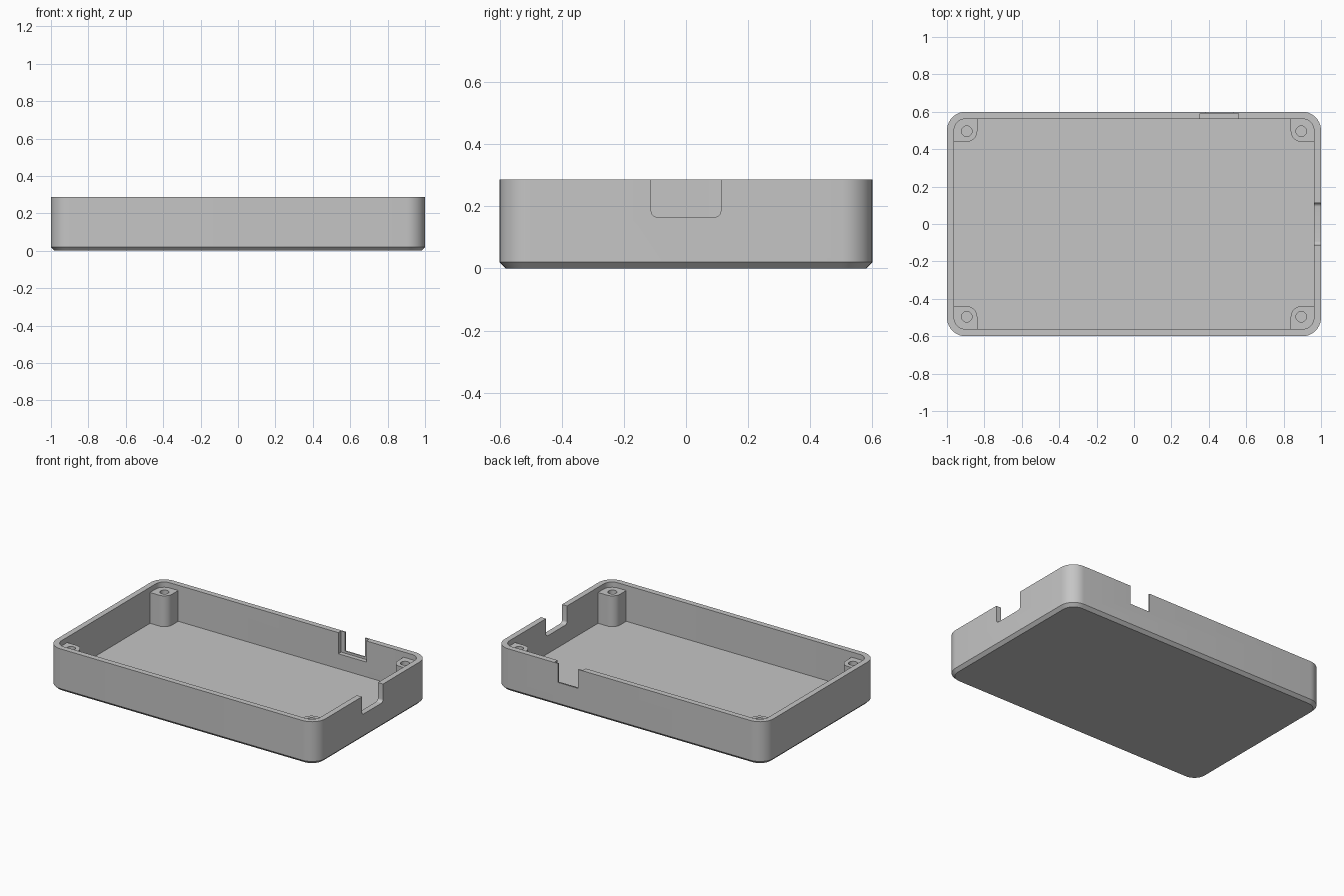
import bpy, bmesh, math

cube = bpy.data.objects.get("Cube")
if cube:
    bpy.data.objects.remove(cube, do_unlink=True)

HEIGHT, FLOOR, WALL = 0.287, 0.045, 0.038
HX, HY, RADIUS, CHAMFER = 1.0, 0.6, 0.1, 0.02

grey = bpy.data.materials.new("plain grey")
grey.use_nodes = True
grey.diffuse_color = (0.56, 0.56, 0.56, 1)
grey.node_tree.nodes["Principled BSDF"].inputs["Base Color"].default_value = grey.diffuse_color


def arc(cx, cy, r, start, sweep, steps=10):
    return [(cx + r * math.cos(math.radians(start + sweep * i / steps)),
             cy + r * math.sin(math.radians(start + sweep * i / steps)))
            for i in range(steps + 1)]


def rounded_rect(hx, hy, r):
    x, y = hx - r, hy - r
    return (arc(x, y, r, 0, 90) + arc(-x, y, r, 90, 90)
            + arc(-x, -y, r, 180, 90) + arc(x, -y, r, 270, 90))


def loft(name, rings):
    """Skin a stack of equal-length 3D rings and cap both ends."""
    bm = bmesh.new()
    loops = [[bm.verts.new(p) for p in ring] for ring in rings]
    for a, b in zip(loops, loops[1:]):
        for i in range(len(a)):
            j = (i + 1) % len(a)
            bm.faces.new((a[i], a[j], b[j], b[i]))
    bm.faces.new(loops[0])
    bm.faces.new(loops[-1])
    bmesh.ops.recalc_face_normals(bm, faces=bm.faces)
    mesh = bpy.data.meshes.new(name)
    bm.to_mesh(mesh)
    bm.free()
    mesh.materials.append(grey)
    obj = bpy.data.objects.new(name, mesh)
    bpy.context.collection.objects.link(obj)
    return obj


def prism(name, outline, z0, z1):
    return loft(name, [[(x, y, z) for x, y in outline] for z in (z0, z1)])


def box(name, x0, x1, y0, y1, z0, z1):
    return prism(name, [(x0, y0), (x1, y0), (x1, y1), (x0, y1)], z0, z1)


def activate(obj):
    bpy.ops.object.select_all(action="DESELECT")
    obj.select_set(True)
    bpy.context.view_layer.objects.active = obj


def cut(obj, cutter):
    cutter.hide_render = True
    mod = obj.modifiers.new("cut", "BOOLEAN")
    mod.operation, mod.solver, mod.object = "DIFFERENCE", "EXACT", cutter
    activate(obj)
    bpy.ops.object.modifier_apply(modifier=mod.name)
    bpy.data.objects.remove(cutter, do_unlink=True)


def smooth(obj):
    activate(obj)
    bpy.ops.object.shade_smooth_by_angle(angle=math.radians(30))


# Open tray: chamfered base, straight walls, hollow inside
rings = []
for inset, z in ((CHAMFER, 0), (0, CHAMFER), (0, HEIGHT), (WALL, HEIGHT), (WALL, FLOOR)):
    outline = rounded_rect(HX - inset, HY - inset, RADIUS - inset)
    rings.append([(x, y, z) for x, y in outline])
tray = loft("tray", rings)

# Wide notch with rounded lower corners in the +x wall
profile = (arc(-0.092, 0.185, 0.02, 180, 90, 6) + arc(0.092, 0.185, 0.02, 270, 90, 6)
           + [(0.112, 0.4), (-0.112, 0.4)])
cut(tray, loft("side_notch_cutter", [[(x, y, z) for y, z in profile] for x in (0.94, 1.1)]))

# Back wall opening: a pocket on the inside, a narrower slot through the lip
cut(tray, box("pocket_cutter", 0.352, 0.56, 0.5, 0.592, 0.145, 0.4))
cut(tray, box("slot_cutter", 0.381, 0.531, 0.55, 0.7, 0.16, 0.4))
smooth(tray)

# Corner screw posts, each with a round hole
px, py, r = 0.894, 0.496, 0.056
for sx, side in ((-1, "right"), (1, "left")):
    for sy, end in ((-1, "front"), (1, "back")):
        shape = arc(px, py, r, 180, 90) + [(0.968, py - r), (0.968, 0.53),
                                          (0.93, 0.568), (px - r, 0.568)]
        post = prism(f"{end}_{side}_post", [(sx * x, sy * y) for x, y in shape],
                     FLOOR - 0.01, 0.252)
        cut(post, prism("hole_cutter", arc(sx * px, sy * py, 0.028, 0, 345, 23), 0.1, 0.4))
        smooth(post)
